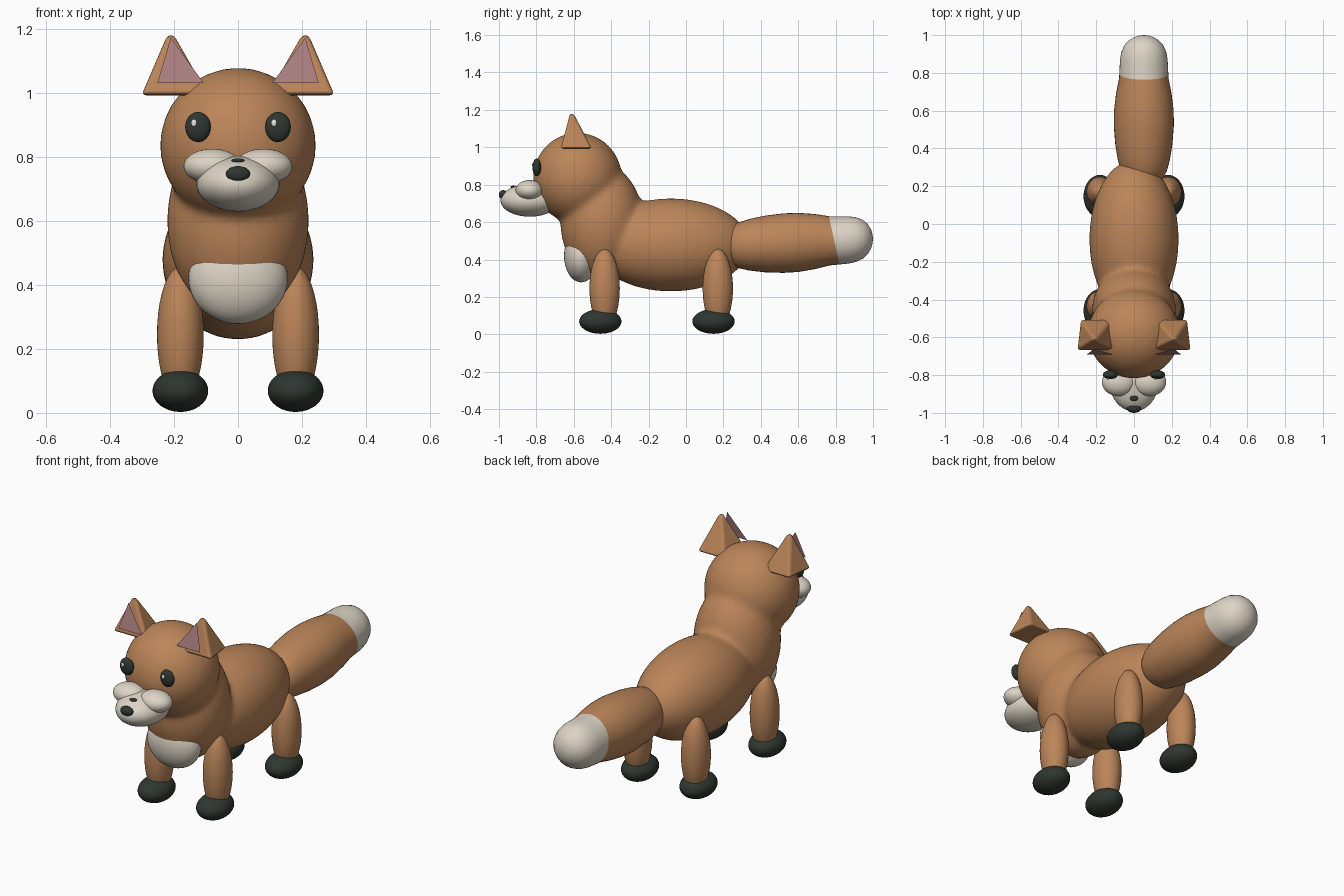
import bpy, bmesh, math
from mathutils import Vector, Matrix

if "Cube" in bpy.data.objects:
    bpy.data.objects.remove(bpy.data.objects["Cube"])


def material(name, rgb):
    m = bpy.data.materials.new(name)
    m.diffuse_color = (*rgb, 1)
    m.use_nodes = True
    m.node_tree.nodes["Principled BSDF"].inputs["Base Color"].default_value = m.diffuse_color
    return m


FUR = material("orange_fur", (0.50, 0.235, 0.10))
CREAM = material("cream_fur", (0.72, 0.66, 0.56))
DARK = material("dark_paw", (0.028, 0.038, 0.030))
PINK = material("inner_ear_pink", (0.42, 0.22, 0.22))
WHITE = material("eye_highlight", (0.85, 0.85, 0.82))


def finish(name, bm, mats, smooth=True):
    bmesh.ops.recalc_face_normals(bm, faces=bm.faces)
    for f in bm.faces:
        f.smooth = smooth
    me = bpy.data.meshes.new(name)
    bm.to_mesh(me)
    bm.free()
    for m in mats:
        me.materials.append(m)
    ob = bpy.data.objects.new(name, me)
    bpy.context.collection.objects.link(ob)
    return ob


def add_ball(bm, centre, radii, seg=40):
    mat = Matrix.Translation(centre) @ Matrix.Diagonal((*radii, 1))
    bmesh.ops.create_uvsphere(bm, u_segments=seg, v_segments=seg // 2,
                              radius=1, matrix=mat)


def ball(name, centre, radii, mat, seg=40):
    bm = bmesh.new()
    add_ball(bm, centre, radii, seg)
    return finish(name, bm, [mat])


# Torso, neck and head blended into one skin
bm = bmesh.new()
add_ball(bm, (0, -0.08, 0.478), (0.237, 0.42, 0.249))
add_ball(bm, (0, -0.45, 0.60), (0.222, 0.222, 0.31))
add_ball(bm, (0, -0.58, 0.835), (0.244, 0.238, 0.243))
body = finish("body_and_head", bm, [FUR])
rm = body.modifiers.new("blend", 'REMESH')
rm.mode = 'VOXEL'
rm.voxel_size = 0.016
rm.use_smooth_shade = True
sm = body.modifiers.new("soften", 'SMOOTH')
sm.factor = 0.5
sm.iterations = 8

# Chest bib
ball("chest_bib", (0, -0.56, 0.42), (0.155, 0.092, 0.142), CREAM)

# Muzzle, nose and the small spot on the bridge
ball("muzzle", (0, -0.835, 0.716), (0.13, 0.157, 0.087), CREAM)
ball("nose", (0, -0.977, 0.746), (0.038, 0.023, 0.025), DARK, 24)
ball("bridge_spot", (0, -0.922, 0.788), (0.021, 0.016, 0.007), DARK, 20)

for side, s in (("left", 1), ("right", -1)):
    # Cheeks and eyes
    ball(f"cheek_{side}", (s * 0.08, -0.837, 0.77), (0.09, 0.074, 0.055), CREAM)
    ball(f"eye_{side}", (s * 0.125, -0.798, 0.893), (0.04, 0.023, 0.047), DARK, 28)
    ball(f"eye_highlight_{side}", (s * 0.125 - 0.012, -0.817, 0.905),
         (0.009, 0.006, 0.012), WHITE, 16)

    # Legs and paws
    for end, y in (("front", -0.435), ("hind", 0.17)):
        ball(f"{end}_leg_{side}", (s * 0.18, y, 0.245),
             (0.073, 0.081, 0.212), FUR)
        ball(f"{end}_paw_{side}", (s * 0.18, y - 0.023, 0.069),
             (0.087, 0.113, 0.066), DARK)

    # Four-sided ear with softened edges
    bm = bmesh.new()
    base = [bm.verts.new((s * x, y, 0.992)) for x, y in
            ((0.09, -0.67), (0.303, -0.67), (0.284, -0.503), (0.118, -0.503))]
    tip = bm.verts.new((s * 0.212, -0.613, 1.205))
    bm.faces.new(base)
    for i in range(4):
        bm.faces.new((base[i], base[(i + 1) % 4], tip))
    ear = finish(f"ear_{side}", bm, [FUR], smooth=False)
    bv = ear.modifiers.new("round_edges", 'BEVEL')
    bv.width = 0.014
    bv.segments = 3
    bv.limit_method = 'NONE'

    # Thin inner ear panel
    bm = bmesh.new()
    bm.faces.new([bm.verts.new((s * x, y, z)) for x, y, z in
                  ((0.107, -0.692, 1.03), (0.252, -0.692, 1.03),
                   (0.21, -0.662, 1.172))])
    finish(f"inner_ear_{side}", bm, [PINK], smooth=False)

# Tail: lathed barrel with a rounded tip
profile = [(0.215, 0.05), (0.225, 0.08), (0.245, 0.103), (0.28, 0.122),
           (0.34, 0.138), (0.42, 0.151), (0.52, 0.159), (0.60, 0.158),
           (0.69, 0.147), (0.77, 0.131), (0.83, 0.128), (0.87, 0.126),
           (0.91, 0.119), (0.945, 0.104), (0.972, 0.08), (0.99, 0.05),
           (0.997, 0.025)]
N = 40
bm = bmesh.new()
rings = []
for y, r in profile:
    z0 = 0.482 + 0.024 * (y - 0.4) / 0.5
    rings.append([bm.verts.new((0.052 + r * math.cos(a), y, z0 + r * math.sin(a)))
                  for a in (2 * math.pi * i / N for i in range(N))])
for a, b in zip(rings, rings[1:]):
    for i in range(N):
        j = (i + 1) % N
        bm.faces.new((a[i], a[j], b[j], b[i]))
for ring, y in ((rings[0], 0.212), (rings[-1], 1.0)):
    c = bm.verts.new((0.052, y, sum(v.co.z for v in ring) / N))
    for i in range(N):
        bm.faces.new((c, ring[i], ring[(i + 1) % N]))
# Slanted cut separates the pale tip
point, normal = Vector((0.052, 0.793, 0.5)), Vector((0, 1, 0.22)).normalized()
bmesh.ops.bisect_plane(bm, geom=bm.verts[:] + bm.edges[:] + bm.faces[:],
                       plane_co=point, plane_no=normal, dist=1e-5)
for f in bm.faces:
    f.material_index = int((f.calc_center_median() - point).dot(normal) > 0)
finish("tail", bm, [FUR, CREAM])
